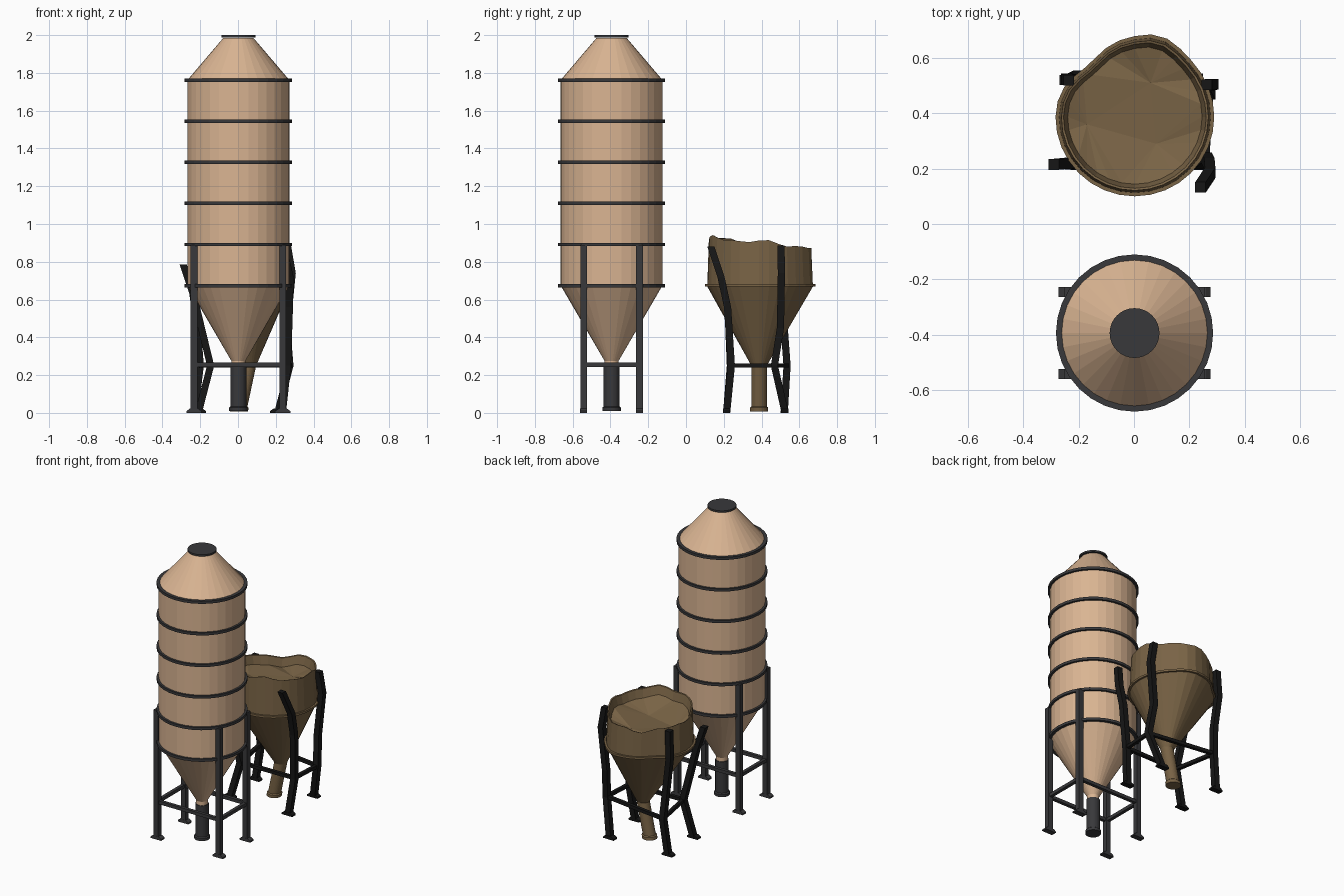
import bpy, bmesh, math
from mathutils import Vector

if "Cube" in bpy.data.objects:
    bpy.data.objects.remove(bpy.data.objects["Cube"])

N = 32


def mat(name, col):
    m = bpy.data.materials.new(name)
    m.diffuse_color = (*col, 1)
    m.use_nodes = True
    m.node_tree.nodes["Principled BSDF"].inputs["Base Color"].default_value = m.diffuse_color
    return m


TAN = mat("tan_metal", (0.70, 0.46, 0.29))
DARK = mat("dark_steel", (0.04, 0.04, 0.043))
RUST = mat("burnt_metal", (0.19, 0.125, 0.06))
CHAR = mat("charred_steel", (0.008, 0.008, 0.008))


def finish(bm, name, material):
    bmesh.ops.recalc_face_normals(bm, faces=bm.faces)
    me = bpy.data.meshes.new(name)
    bm.to_mesh(me)
    bm.free()
    me.materials.append(material)
    ob = bpy.data.objects.new(name, me)
    bpy.context.collection.objects.link(ob)
    return ob


def skin(bm, loops):
    """Join equal-length loops of points with quads; return the vertex loops."""
    vl = [[bm.verts.new(p) for p in lp] for lp in loops]
    for a, b in zip(vl, vl[1:]):
        n = len(a)
        for i in range(n):
            bm.faces.new((a[i], a[(i + 1) % n], b[(i + 1) % n], b[i]))
    return vl


def solid(name, loops, material):
    bm = bmesh.new()
    vl = skin(bm, loops)
    bm.faces.new(vl[0])
    bm.faces.new(vl[-1])
    return finish(bm, name, material)


def circle(cx, cy, r, z):
    return [Vector((cx + r * math.cos(2 * math.pi * i / N),
                    cy + r * math.sin(2 * math.pi * i / N), z)) for i in range(N)]


def lathe(name, profile, cx, cy, material):
    return solid(name, [circle(cx, cy, r, z) for r, z in profile], material)


def square(x, y, z, sx, sy):
    return [Vector((x + a * sx / 2, y + b * sy / 2, z))
            for a, b in ((-1, -1), (1, -1), (1, 1), (-1, 1))]


def leg(name, path, material, w=0.035):
    solid(name, [square(*p, w, w) for p in path], material)
    x, y, _ = path[-1]
    solid(name + "_foot", [square(x, y, 0, 0.08, 0.037), square(x, y, 0.01, 0.08, 0.037),
                           square(x, y, 0.022, 0.045, 0.036)], material)


def beam(name, a, b, material, w=0.022):
    a, b = Vector(a), Vector(b)
    side = (b - a).cross(Vector((0, 0, 1))).normalized() * w / 2
    up = Vector((0, 0, w / 2))
    solid(name, [[p - side - up, p + side - up, p + side + up, p - side + up]
                 for p in (a, b)], material)


# ---- intact silo ----
CX, CY = 0.002, -0.394
lathe("silo_body", [(0.037, 0.24), (0.037, 0.275), (0.27, 0.675), (0.27, 1.762),
                    (0.08, 1.985)], CX, CY, TAN)
lathe("roof_cap", [(0.09, 1.988), (0.09, 2.0)], CX, CY, DARK)
lathe("outlet_pipe", [(0.049, 0.01), (0.049, 0.028), (0.042, 0.034), (0.042, 0.25)],
      CX, CY, DARK)
for k in range(6):
    z = 0.674 + k * 0.2174
    lathe(f"band_{k}", [(0.26, z - 0.009), (0.284, z - 0.009), (0.284, z + 0.009),
                        (0.26, z + 0.009)], CX, CY, DARK)
corners = [(CX + sx * 0.235, CY + sy * 0.148) for sx, sy in
           ((-1, -1), (1, -1), (1, 1), (-1, 1))]
for k, (x, y) in enumerate(corners):
    leg(f"leg_{k}", [(x, y, 0.888), (x, y, 0)], DARK)
    x2, y2 = corners[(k + 1) % 4]
    beam(f"brace_{k}", (x, y, 0.255), (x2, y2, 0.255), DARK)

# ---- wrecked silo: dented, torn open at the top, leaning spout ----
BX, BY = 0.003, 0.387


def dent(r, z, cx=BX, tear=False):
    pts = []
    for i in range(N):
        t = 2 * math.pi * i / N
        k = 1.0
        if r > 0.1:
            k += 0.07 * math.exp(-((t - 1.25) / 0.3) ** 2)
            k -= 0.12 * math.exp(-((t - 2.3) / 0.4) ** 2)
        h = z
        if tear:
            h += (-0.024 * math.sin(t) + 0.009 * math.sin(5 * t + 1)
                  + 0.006 * math.sin(9 * t) - 0.03 * max(0, math.cos(t - 2.4)))
        pts.append(Vector((cx + r * k * math.cos(t), BY + r * k * math.sin(t), h)))
    return pts


bm = bmesh.new()
vl = skin(bm, [dent(0.048, 0.008, 0.005), dent(0.048, 0.028, 0.008),
               dent(0.041, 0.034, 0.009), dent(0.041, 0.25, 0.055), dent(0.274, 0.668),
               dent(0.287, 0.668), dent(0.287, 0.682), dent(0.274, 0.682),
               dent(0.266, 0.905, tear=True), dent(0.258, 0.902, tear=True),
               dent(0.243, 0.845, tear=True)])
bm.faces.new(vl[0])
# collapsed inner sheet: a few big facets around three low points
low = [bm.verts.new(p) for p in ((0.06, 0.51, 0.79), (-0.17, 0.36, 0.80), (0.08, 0.29, 0.79))]
rim = vl[-1]
owner = [min(range(3), key=lambda j: (v.co - low[j].co).length) for v in rim]
for i in range(N):
    j = (i + 1) % N
    a, b = owner[i], owner[j]
    bm.faces.new((rim[i], rim[j], low[a]))
    if a != b:
        bm.faces.new((rim[j], low[b], low[a]))
bm.faces.new(low)
finish(bm, "wrecked_body", RUST)

# bent legs, listed from top to foot
bent = [
    [(-0.29, 0.215, 0.785), (-0.235, 0.22, 0.62), (-0.145, 0.235, 0.25), (-0.21, 0.215, 0)],
    [(0.24, 0.132, 0.88), (0.275, 0.185, 0.72), (0.272, 0.22, 0.56), (0.262, 0.24, 0.25),
     (0.235, 0.215, 0)],
    [(0.262, 0.503, 0.885), (0.287, 0.505, 0.74), (0.258, 0.5, 0.45), (0.275, 0.468, 0.25),
     (0.21, 0.525, 0)],
    [(-0.235, 0.52, 0.86), (-0.245, 0.525, 0.68), (-0.215, 0.52, 0.45), (-0.2, 0.535, 0.25),
     (-0.23, 0.52, 0)],
]
for k, path in enumerate(bent):
    leg(f"bent_leg_{k}", path, CHAR, 0.038)
    beam(f"bent_brace_{k}", path[-2], bent[(k + 1) % 4][-2], CHAR)
